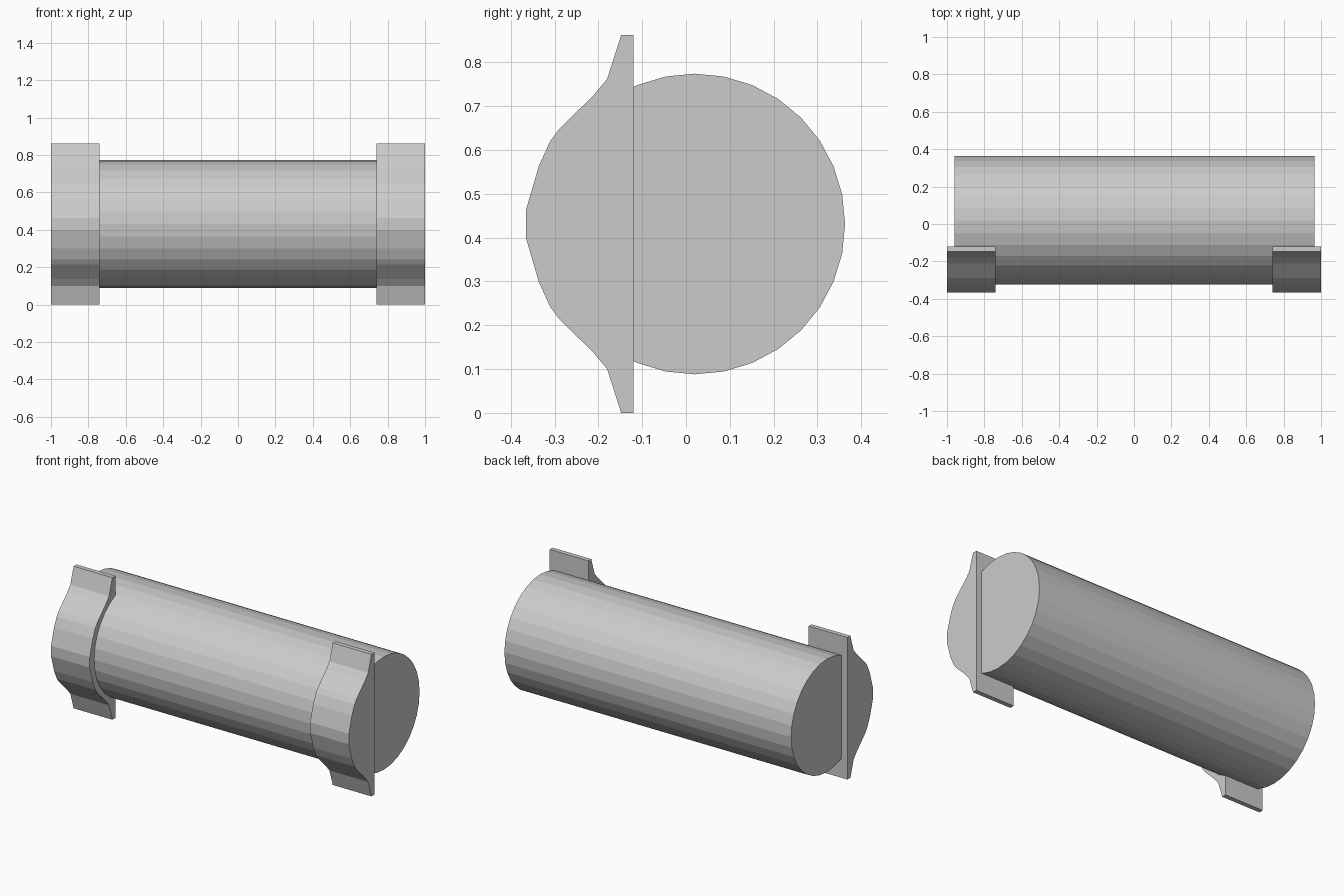
import bpy
import bmesh
import math

cube = bpy.data.objects.get("Cube")
if cube:
    bpy.data.objects.remove(cube, do_unlink=True)

MID_Z = 0.431

grey = bpy.data.materials.new("plain_grey")
grey.use_nodes = True
grey.diffuse_color = (0.6, 0.6, 0.6, 1)
grey.node_tree.nodes["Principled BSDF"].inputs["Base Color"].default_value = (0.6, 0.6, 0.6, 1)


def extrude_profile(name, points, x0, x1):
    """Solid prism of a (y, z) profile running from x0 to x1."""
    bm = bmesh.new()
    face = bm.faces.new([bm.verts.new((x0, y, z)) for y, z in points])
    result = bmesh.ops.extrude_face_region(bm, geom=[face], use_keep_orig=True)
    moved = [v for v in result["geom"] if isinstance(v, bmesh.types.BMVert)]
    bmesh.ops.translate(bm, verts=moved, vec=(x1 - x0, 0, 0))
    bmesh.ops.recalc_face_normals(bm, faces=bm.faces)
    mesh = bpy.data.meshes.new(name)
    bm.to_mesh(mesh)
    bm.free()
    mesh.materials.append(grey)
    obj = bpy.data.objects.new(name, mesh)
    bpy.context.collection.objects.link(obj)
    return obj


# Main barrel: faceted cylinder lying along x
sides, radius = 32, 0.343
circle = [(0.02 + radius * math.cos(math.tau * i / sides),
           MID_Z + radius * math.sin(math.tau * i / sides)) for i in range(sides)]
extrude_profile("barrel", circle, -0.96, 0.965)

# Front saddle brackets: upper half of the profile, mirrored downwards
upper = [(-0.365, 0.463), (-0.336, 0.563), (-0.31, 0.62), (-0.29, 0.647),
         (-0.21, 0.726), (-0.18, 0.762), (-0.148, 0.862), (-0.12, 0.862)]
lower = [(y, 2 * MID_Z - z) for y, z in reversed(upper)]
for name, x0, x1 in (("right_bracket", -1, -0.74), ("left_bracket", 0.74, 1)):
    extrude_profile(name, upper + lower, x0, x1)
